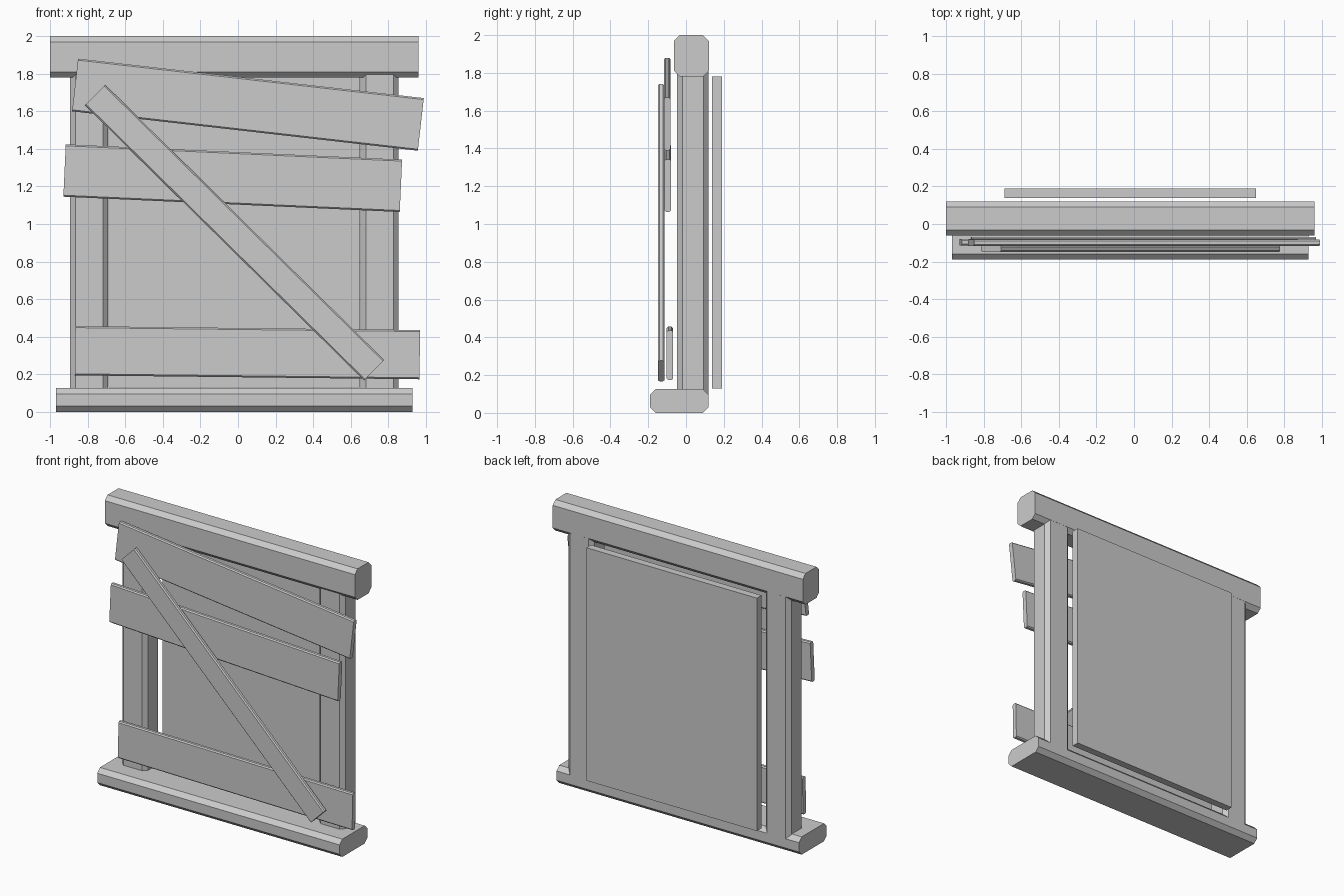
import bpy, bmesh, math
from mathutils import Matrix

if "Cube" in bpy.data.objects:
    bpy.data.objects.remove(bpy.data.objects["Cube"])


def bar(name, center, length, depth, height, chamfer, angle=0.0):
    """Bar along x with chamfered long edges, turned in the front (xz) plane."""
    a, b, c = depth / 2, height / 2, chamfer
    profile = [(-a, -b + c), (-a + c, -b), (a - c, -b), (a, -b + c),
               (a, b - c), (a - c, b), (-a + c, b), (-a, b - c)]
    if c == 0:
        profile = [(-a, -b), (a, -b), (a, b), (-a, b)]
    bm = bmesh.new()
    face = bm.faces.new([bm.verts.new((-length / 2, y, z)) for y, z in profile])
    ext = bmesh.ops.extrude_face_region(bm, geom=[face])
    verts = [v for v in ext["geom"] if isinstance(v, bmesh.types.BMVert)]
    bmesh.ops.translate(bm, verts=verts, vec=(length, 0, 0))
    bm.transform(Matrix.Translation(center) @ Matrix.Rotation(-math.radians(angle), 4, 'Y'))
    bmesh.ops.recalc_face_normals(bm, faces=bm.faces)
    mesh = bpy.data.meshes.new(name)
    bm.to_mesh(mesh)
    bm.free()
    obj = bpy.data.objects.new(name, mesh)
    bpy.context.collection.objects.link(obj)
    return obj


# frame: lintel, sill and two posts flush with the back
bar("top_beam", (-0.02, 0.029, 1.89), 1.96, 0.183, 0.22, 0.03)
bar("sill", (-0.02, -0.035, 0.063), 1.90, 0.31, 0.126, 0.03)
for name, x in (("left_post", -0.792), ("right_post", 0.754)):
    bar(name, (x, 0.0365, 0.93), 1.80, 0.167, 0.202, 0.028, 90)

# back panel behind the opening
bar("back_panel", (-0.02, 0.164, 0.955), 1.337, 0.052, 1.65, 0)

# boards nailed over the front: x, y, z, length, width, angle
boards = {
    "upper_plank": (0.053, -0.100, 1.635, 1.852, 0.282, -6.5),
    "middle_plank": (-0.028, -0.097, 1.244, 1.792, 0.279, -2.6),
    "lower_plank": (0.05, -0.085, 0.315, 1.835, 0.262, -0.65),
    "diagonal_brace": (-0.018, -0.132, 0.954, 2.086, 0.153, -44.6),
}
for name, (x, y, z, length, width, angle) in boards.items():
    bar(name, (x, y, z), length, 0.034, width, 0.008, angle)
